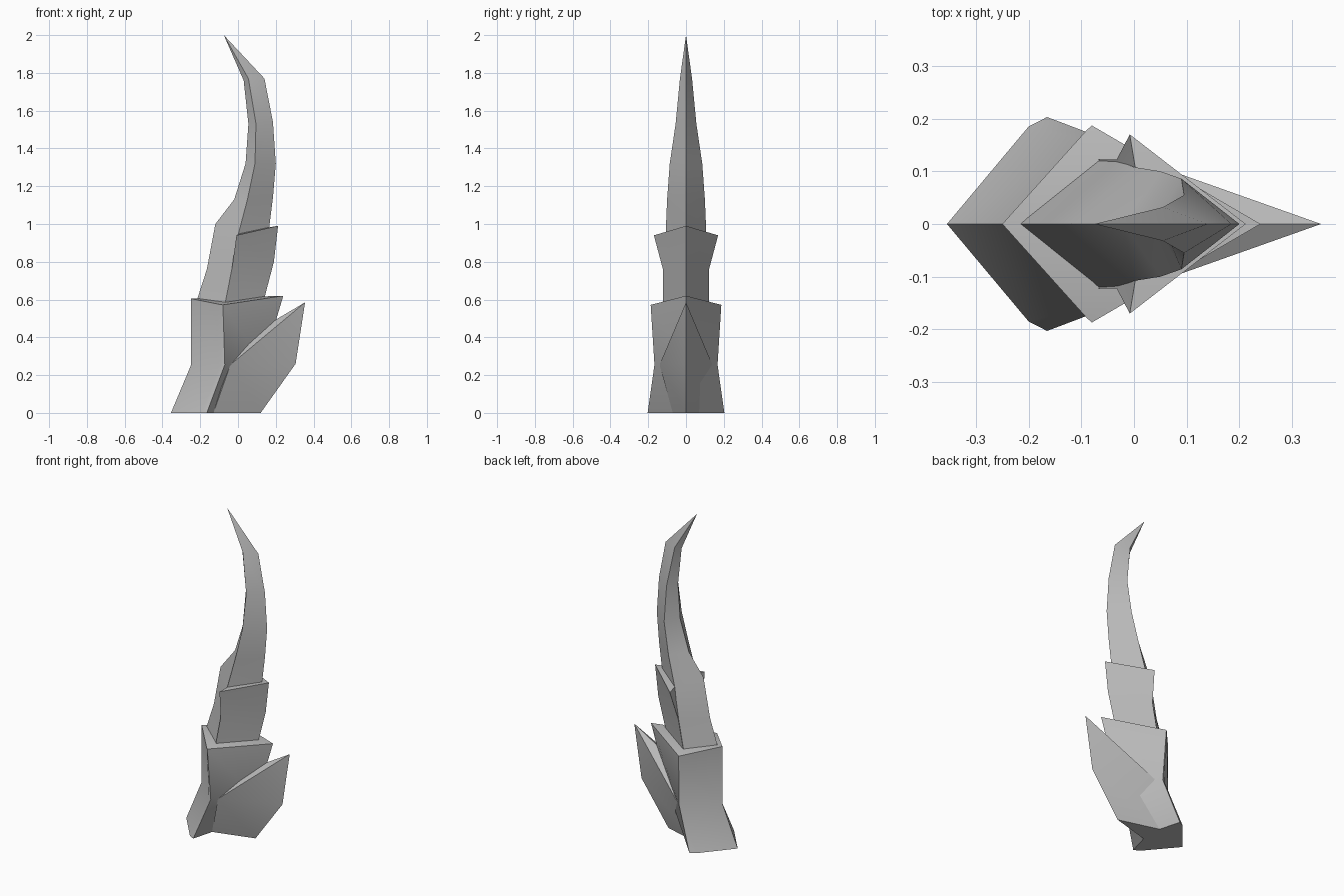
import bpy, bmesh, math

if "Cube" in bpy.data.objects:
    bpy.data.objects.remove(bpy.data.objects["Cube"])

grey = bpy.data.materials.new("stone grey")
grey.diffuse_color = (0.5, 0.5, 0.5, 1)
grey.use_nodes = True
grey.node_tree.nodes["Principled BSDF"].inputs["Base Color"].default_value = grey.diffuse_color


def loft(name, rows, tip=None):
    """Each row is half a cross-section, left ridge to right ridge; mirrored in y."""
    bm = bmesh.new()
    rings = []
    for row in rows:
        half = [bm.verts.new(p) for p in row]
        back = [bm.verts.new((x, -y, z)) for x, y, z in row[-2:0:-1]]
        rings.append(half + back)
    n = len(rings[0])
    for a, b in zip(rings, rings[1:]):
        for i in range(n):
            j = (i + 1) % n
            bm.faces.new((a[i], a[j], b[j], b[i]))

    def cap(r):
        h = n // 2
        bm.faces.new(r[:h + 1])
        bm.faces.new(r[h:] + r[:1])

    cap(rings[0])
    if tip:
        t = bm.verts.new(tip)
        for i in range(n):
            bm.faces.new((rings[-1][i], rings[-1][(i + 1) % n], t))
    else:
        cap(rings[-1])
    bmesh.ops.recalc_face_normals(bm, faces=bm.faces)
    me = bpy.data.meshes.new(name)
    bm.to_mesh(me)
    bm.free()
    me.materials.append(grey)
    ob = bpy.data.objects.new(name, me)
    bpy.context.collection.objects.link(ob)
    bpy.ops.object.select_all(action='DESELECT')
    ob.select_set(True)
    bpy.context.view_layer.objects.active = ob
    bpy.ops.object.shade_smooth_by_angle(angle=math.radians(30))
    return ob


# curved horn, diamond section tapering to a hooked tip
loft("horn", [
    [(-0.22, 0, 0.59), (-0.07, 0.12, 0.57), (0.12, 0, 0.59)],
    [(-0.165, 0, 0.76), (-0.03, 0.12, 0.76), (0.15, 0, 0.78)],
    [(-0.12, 0, 1.00), (0.0, 0.108, 0.94), (0.165, 0, 0.98)],
    [(-0.02, 0, 1.13), (0.05, 0.10, 1.13), (0.185, 0, 1.14)],
    [(0.04, 0, 1.32), (0.09, 0.086, 1.32), (0.20, 0, 1.32)],
    [(0.055, 0, 1.53), (0.095, 0.055, 1.53), (0.185, 0, 1.54)],
    [(0.03, 0, 1.76), (0.055, 0.032, 1.77), (0.14, 0, 1.77)],
], tip=(-0.075, 0, 2.0))

# flared scale wrapped round the right of the horn
loft("upper_scale", [
    [(-0.05, 0, 0.58), (-0.07, 0.122, 0.57), (0.135, 0, 0.59)],
    [(-0.01, 0, 0.78), (-0.033, 0.122, 0.76), (0.19, 0, 0.80)],
    [(0.02, 0, 0.96), (-0.008, 0.17, 0.94), (0.212, 0, 0.99)],
])

# main block at the foot of the horn
loft("base_block", [
    [(-0.355, 0, 0), (-0.20, 0.185, 0), (-0.165, 0.203, 0), (-0.11, 0, 0)],
    [(-0.25, 0, 0.25), (-0.09, 0.157, 0.255), (-0.07, 0.167, 0.255), (0.13, 0, 0.255)],
    [(-0.25, 0, 0.605), (-0.09, 0.178, 0.573), (-0.08, 0.187, 0.572), (0.24, 0, 0.62)],
])

# leaning spur at the lower right
loft("lower_spur", [
    [(-0.13, 0, 0), (-0.13, 0.07, 0), (0.12, 0, 0)],
    [(-0.06, 0, 0.34), (-0.04, 0.14, 0.255), (0.305, 0, 0.26)],
], tip=(0.355, 0, 0.585))
